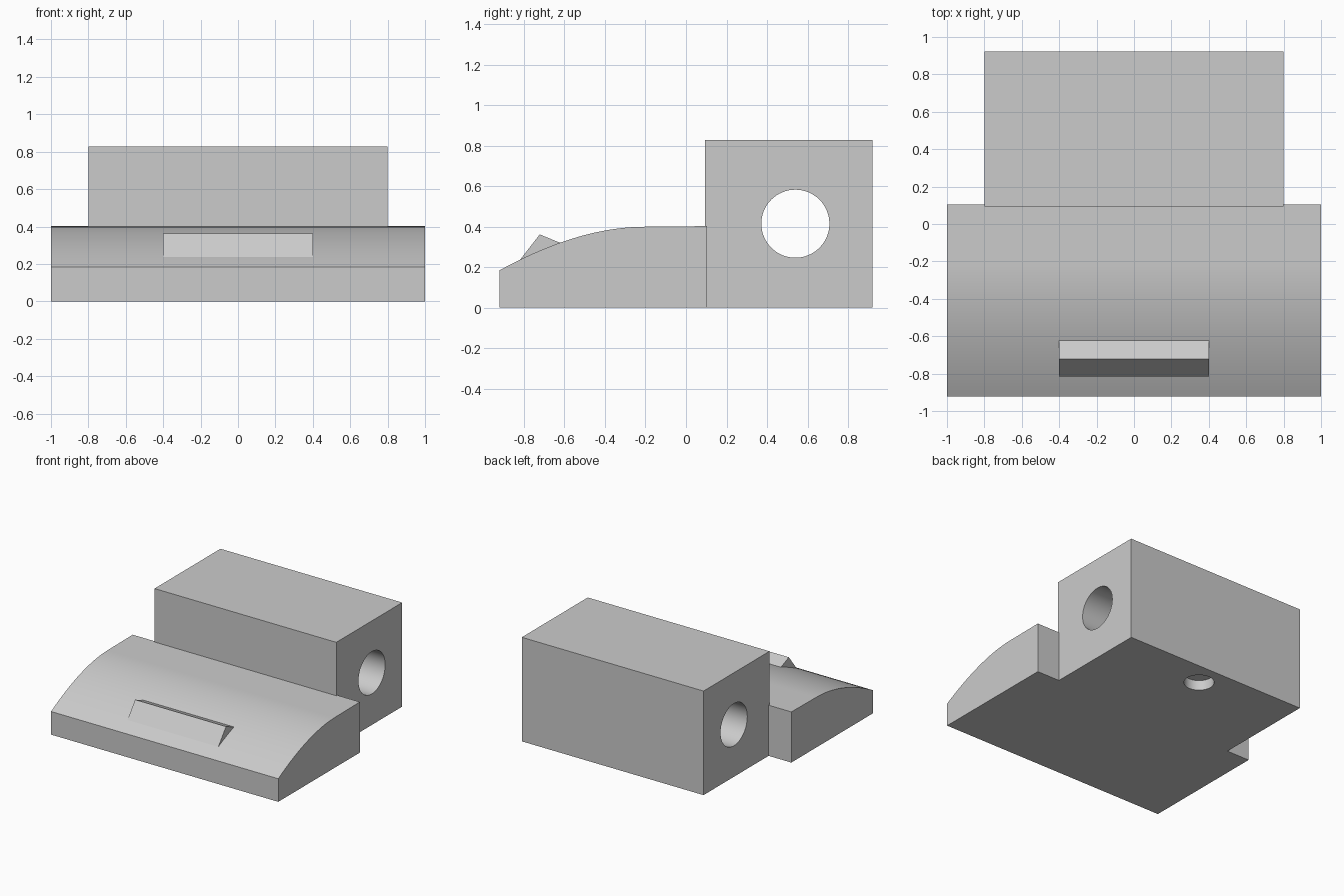
import bpy, bmesh, math
from mathutils import Matrix, Vector

cube = bpy.data.objects.get("Cube")
if cube:
    bpy.data.objects.remove(cube, do_unlink=True)

grey = bpy.data.materials.new("plain grey")
grey.use_nodes = True
grey.diffuse_color = (0.6, 0.6, 0.6, 1)
grey.node_tree.nodes["Principled BSDF"].inputs["Base Color"].default_value = (0.6, 0.6, 0.6, 1)


def finish(name, bm):
    bmesh.ops.recalc_face_normals(bm, faces=bm.faces)
    mesh = bpy.data.meshes.new(name)
    bm.to_mesh(mesh)
    bm.free()
    mesh.materials.append(grey)
    ob = bpy.data.objects.new(name, mesh)
    bpy.context.collection.objects.link(ob)
    return ob


def extrude_profile(name, points, half_width):
    """Extrude a (y, z) profile along x, centred on x = 0."""
    bm = bmesh.new()
    face = bm.faces.new([bm.verts.new((-half_width, y, z)) for y, z in points])
    new = bmesh.ops.extrude_face_region(bm, geom=[face])["geom"]
    bmesh.ops.translate(bm, vec=(2 * half_width, 0, 0),
                        verts=[v for v in new if isinstance(v, bmesh.types.BMVert)])
    return finish(name, bm)


def cylinder(name, radius, depth, centre, rotation=Matrix()):
    bm = bmesh.new()
    bmesh.ops.create_cone(bm, cap_ends=True, segments=64, radius1=radius, radius2=radius,
                          depth=depth, matrix=Matrix.Translation(centre) @ rotation)
    ob = finish(name, bm)
    ob.hide_render = True
    ob.hide_set(True)
    return ob


def smooth(ob):
    bpy.ops.object.select_all(action='DESELECT')
    ob.select_set(True)
    bpy.context.view_layer.objects.active = ob
    bpy.ops.object.shade_smooth_by_angle(angle=math.radians(25))


# Front slab with a curved top easing into a flat
start, control, end = Vector((-0.922, 0.184)), Vector((-0.53, 0.4)), Vector((-0.2, 0.4))
steps = 24
curve = []
for i in range(steps + 1):
    t = i / steps
    curve.append(tuple(start * (1 - t) ** 2 + control * 2 * t * (1 - t) + end * t * t))
slab = extrude_profile("front_slab", [(-0.922, 0)] + curve + [(0.104, 0.403), (0.104, 0)], 1)
smooth(slab)

# Small wedge ridge on the slope
extrude_profile("wedge_catch", [(-0.82, 0.236), (-0.722, 0.362), (-0.62, 0.32), (-0.7, 0.22)], 0.4)

# Rear block with a through bore and a shallow round pocket underneath
block = extrude_profile("rear_block", [(0.093, 0), (0.093, 0.828), (0.922, 0.828), (0.922, 0)], 0.8)
cutters = [
    cylinder("bore_cutter", 0.168, 2, (0, 0.54, 0.415), Matrix.Rotation(math.pi / 2, 4, 'Y')),
    cylinder("pocket_cutter", 0.11, 0.16, (0, 0.735, 0)),
]
for cutter in cutters:
    cut = block.modifiers.new(cutter.name, 'BOOLEAN')
    cut.operation = 'DIFFERENCE'
    cut.solver = 'EXACT'
    cut.object = cutter

# Bake the cuts, then shade the bore smoothly
bpy.context.view_layer.update()
baked = bpy.data.meshes.new_from_object(block.evaluated_get(bpy.context.evaluated_depsgraph_get()))
block.modifiers.clear()
block.data = baked
for cutter in cutters:
    bpy.data.objects.remove(cutter, do_unlink=True)
smooth(block)
